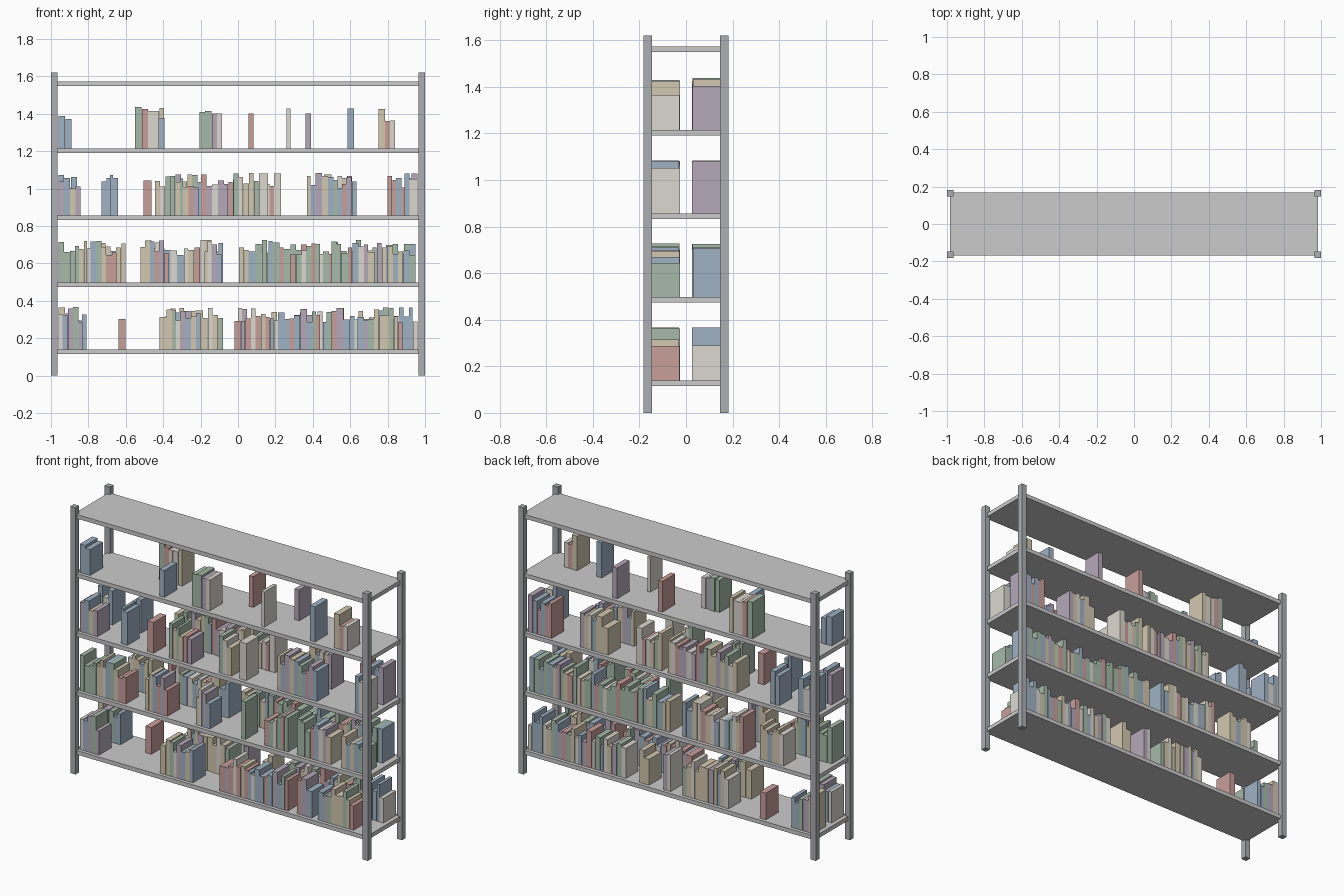
import bpy, bmesh, random
from mathutils import Vector

if "Cube" in bpy.data.objects:
    bpy.data.objects.remove(bpy.data.objects["Cube"])

random.seed(7)
COLOURS = {
    "g": ("green", (0.38, 0.50, 0.40)), "r": ("red", (0.58, 0.35, 0.33)),
    "t": ("tan", (0.65, 0.58, 0.44)), "w": ("cream", (0.72, 0.69, 0.63)),
    "p": ("purple", (0.47, 0.40, 0.49)), "b": ("blue", (0.35, 0.45, 0.55)),
    "post": ("post_grey", (0.42, 0.43, 0.45)), "shelf": ("shelf_grey", (0.70, 0.70, 0.70)),
}
MATS = {}
for key, (name, rgb) in COLOURS.items():
    MATS[key] = bpy.data.materials.new(name)
    MATS[key].diffuse_color = (*rgb, 1)


def box(name, lo, hi, mat):
    """Box between two opposite corners."""
    lo, hi = Vector(lo), Vector(hi)
    bm = bmesh.new()
    bmesh.ops.create_cube(bm, size=1)
    bmesh.ops.scale(bm, vec=hi - lo, verts=bm.verts)
    mesh = bpy.data.meshes.new(name)
    bm.to_mesh(mesh)
    bm.free()
    mesh.materials.append(MATS[mat])
    ob = bpy.data.objects.new(name, mesh)
    ob.location = (lo + hi) / 2
    bpy.context.collection.objects.link(ob)


def shelf_top(level):
    return 0.14 + 0.3585 * level


def books(level, row, x0, x1, colours, heights=None):
    """Run of upright books filling x0..x1, one colour letter per book."""
    widths = [random.uniform(0.7, 1.3) for _ in colours]
    unit = (x1 - x0) / sum(widths)
    x, z = x0, shelf_top(level)
    for i, c in enumerate(colours):
        w = widths[i] * unit
        h = heights[i] if heights else random.uniform(0.145, 0.228)
        inner = random.uniform(0.025, 0.031)
        y0, y1 = (-0.147, -inner) if row == "front" else (inner, 0.147)
        box(f"book_{row}", (x, y0, z), (x + w - 0.0008, y1, z + h), c)
        x += w


# Corner posts
for sx in (-1, 1):
    for sy in (-1, 1):
        cx, cy = sx * 0.9825, sy * 0.1645
        box("post", (cx - 0.0175, cy - 0.0175, 0), (cx + 0.0175, cy + 0.0175, 1.62), "post")

# Shelf boards
for level in range(5):
    z = shelf_top(level)
    box("shelf", (-0.985, -0.168, z - 0.025), (0.985, 0.168, z), "shelf")

# Books on the fourth shelf
books(3, "front", -0.96, -0.89, "bb", [0.173, 0.157])
books(3, "back", -0.55, -0.395, "grwwt", [0.222, 0.21, 0.2, 0.2, 0.215])
books(3, "front", -0.425, -0.392, "b", [0.163])
books(3, "front", -0.205, -0.085, "ggpw", [0.195, 0.2, 0.187, 0.187])
books(3, "back", 0.056, 0.085, "r", [0.187])
books(3, "front", 0.26, 0.282, "w", [0.213])
books(3, "back", 0.36, 0.392, "p", [0.187])
books(3, "front", 0.586, 0.622, "b", [0.213])
books(3, "front", 0.75, 0.84, "trw", [0.21, 0.145, 0.15])

# Books on the third shelf
books(2, "front", -0.96, -0.84, "pbtp", [0.18, 0.2, 0.145, 0.155])
books(2, "back", -0.96, -0.86, "bwb", [0.215, 0.15, 0.205])
books(2, "back", -0.73, -0.67, "bb", [0.18, 0.2])
books(2, "front", -0.685, -0.64, "bb", [0.215, 0.2])
books(2, "front", -0.505, -0.463, "r", [0.187])
books(2, "back", -0.445, 0.02, "twgtpttgbrpwpprwt")
books(2, "front", -0.36, -0.21, "gtgtrp")
books(2, "front", -0.025, 0.06, "gwt", [0.225, 0.205, 0.17])
books(2, "back", 0.06, 0.23, "tgtwrw")
books(2, "front", 0.112, 0.16, "w", [0.225])
books(2, "front", 0.37, 0.635, "tbptbgbrpb")
books(2, "back", 0.42, 0.61, "ttbwtp")
books(2, "back", 0.80, 0.96, "rrbrbp", [0.21, 0.19, 0.2, 0.15, 0.2, 0.225])
books(2, "front", 0.89, 0.96, "bw", [0.225, 0.195])

# Books on the second shelf
books(1, "front", -0.96, -0.65, "ggggttwbgtrr")
books(1, "back", -0.76, -0.60, "wttbtt")
books(1, "front", -0.52, -0.37, "ttbrpr")
books(1, "back", -0.49, -0.08, "rtwgbwbwtrwtbb")
books(1, "front", -0.18, -0.085, "twpb")
books(1, "back", 0.005, 0.72, "ttbgtbgrgggrggwgrbggtwgrt")
books(1, "front", 0.127, 0.155, "g", [0.228])
books(1, "front", 0.28, 0.44, "rgwgrg")
books(1, "front", 0.50, 0.73, "gggrbwpt")
books(1, "back", 0.72, 0.95, "gptbgbgb")
books(1, "front", 0.80, 0.95, "tbtbg")

# Books on the bottom shelf
books(0, "front", -0.96, -0.83, "wbpgp")
books(0, "back", -0.96, -0.81, "tpgbb")
books(0, "back", -0.64, -0.60, "r", [0.162])
books(0, "front", -0.42, -0.20, "ttgwpbtb")
books(0, "back", -0.39, -0.08, "wtbtptttwtg")
books(0, "front", -0.02, 0.44, "rprwrtrbwbbrbpbgr")
books(0, "back", 0.0, 0.05, "wp")
books(0, "back", 0.145, 0.21, "tt")
books(0, "back", 0.30, 0.96, "wgptwbgwrpbwtgrpbgtwbbbw")
books(0, "front", 0.50, 0.60, "rpb")
books(0, "front", 0.64, 0.88, "bpgtttgtr")

for m in bpy.data.materials:
    if m.users and not m.is_grease_pencil:
        m.use_nodes = True
        m.node_tree.nodes["Principled BSDF"].inputs["Base Color"].default_value = m.diffuse_color
